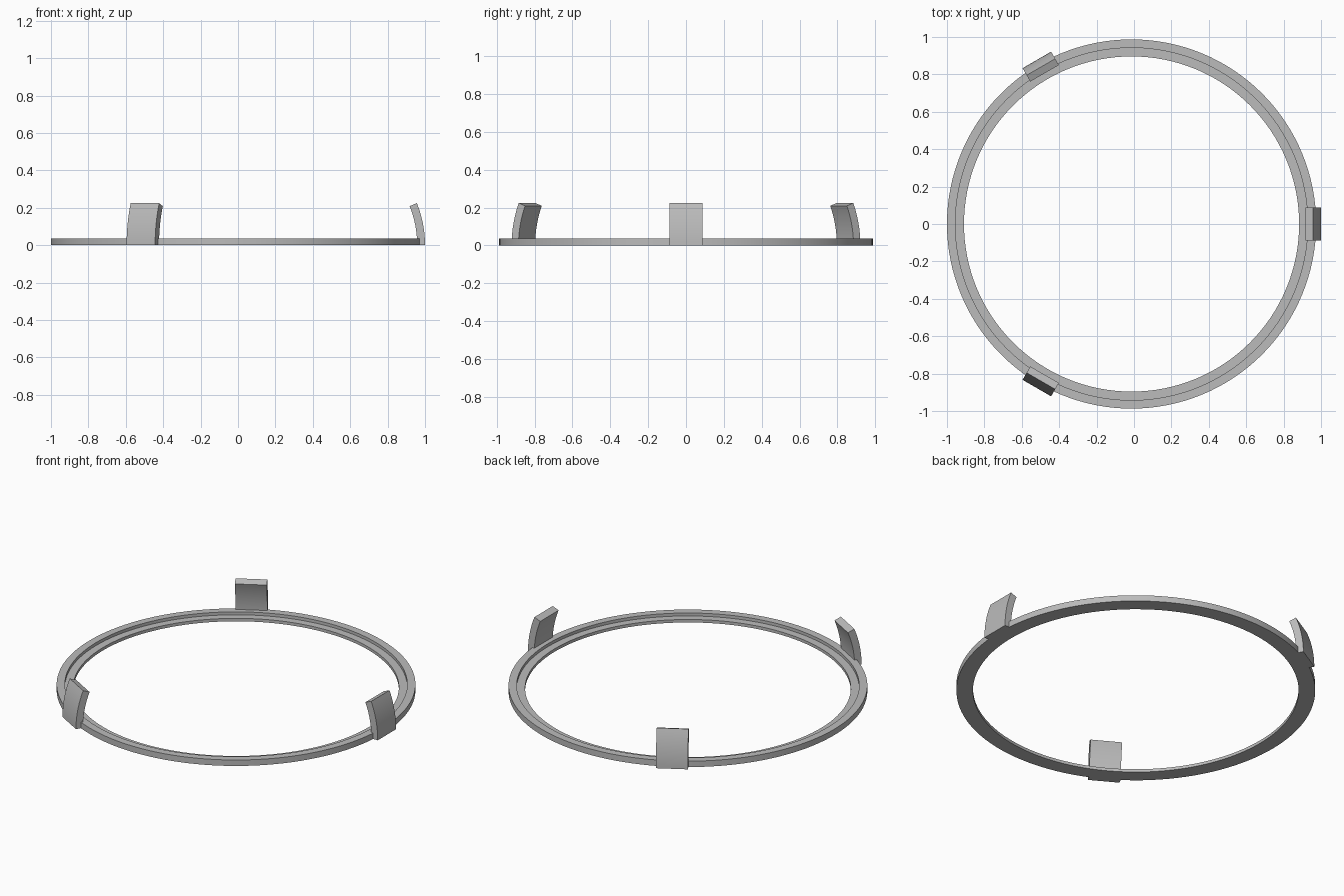
import bpy, bmesh, math
from mathutils import Matrix, Vector

cube = bpy.data.objects.get("Cube")
if cube:
    bpy.data.objects.remove(cube, do_unlink=True)

CENTER_X = -0.013

grey = bpy.data.materials.new("mid grey")
grey.use_nodes = True
colour = (0.5, 0.5, 0.5, 1)
grey.diffuse_color = colour
grey.node_tree.nodes["Principled BSDF"].inputs["Base Color"].default_value = colour


def finish(bm, name):
    """Turn a bmesh into a smooth shaded object with sharp edges."""
    bmesh.ops.recalc_face_normals(bm, faces=bm.faces)
    mesh = bpy.data.meshes.new(name)
    bm.to_mesh(mesh)
    bm.free()
    mesh.materials.append(grey)
    obj = bpy.data.objects.new(name, mesh)
    bpy.context.collection.objects.link(obj)
    obj.location.x = CENTER_X
    bpy.ops.object.select_all(action="DESELECT")
    obj.select_set(True)
    bpy.context.view_layer.objects.active = obj
    bpy.ops.object.shade_smooth_by_angle(angle=math.radians(30))
    return obj


def make_ring(name, profile, steps=128):
    """Revolve a closed (radius, height) profile about z."""
    bm = bmesh.new()
    verts = [bm.verts.new((r, 0, z)) for r, z in profile]
    edges = [bm.edges.new((v, verts[i - 1])) for i, v in enumerate(verts)]
    bmesh.ops.spin(bm, geom=verts + edges, cent=(0, 0, 0), axis=(0, 0, 1),
                   angle=math.tau, steps=steps, use_merge=True)
    bmesh.ops.remove_doubles(bm, verts=bm.verts, dist=0.0001)
    return finish(bm, name)


def make_clip(name, turn):
    """Extrude a curved tab profile across its width, then turn it into place."""
    outer, inner, sweep, steps, width = 0.6, 0.558, math.radians(22), 12, 0.176
    arc_x = 1 - CENTER_X - outer
    angles = [sweep * i / steps for i in range(steps + 1)]
    path = [(outer, a) for a in angles] + [(inner, a) for a in reversed(angles)]
    bm = bmesh.new()
    side = bm.faces.new([bm.verts.new((arc_x + r * math.cos(a), -width / 2, r * math.sin(a)))
                         for r, a in path])
    new = bmesh.ops.extrude_face_region(bm, geom=[side])["geom"]
    bmesh.ops.translate(bm, vec=Vector((0, width, 0)),
                        verts=[v for v in new if isinstance(v, bmesh.types.BMVert)])
    bm.transform(Matrix.Rotation(turn, 4, "Z"))
    return finish(bm, name)


# Flat ring with a lower inner ledge
make_ring("stepped_ring", [(0.896, 0), (0.987, 0), (0.987, 0.036),
                           (0.942, 0.036), (0.942, 0.018), (0.896, 0.018)])

# Three inward curving clips
for i, place in enumerate(("left", "back_right", "front_right")):
    make_clip(place + "_clip", i * math.tau / 3)
